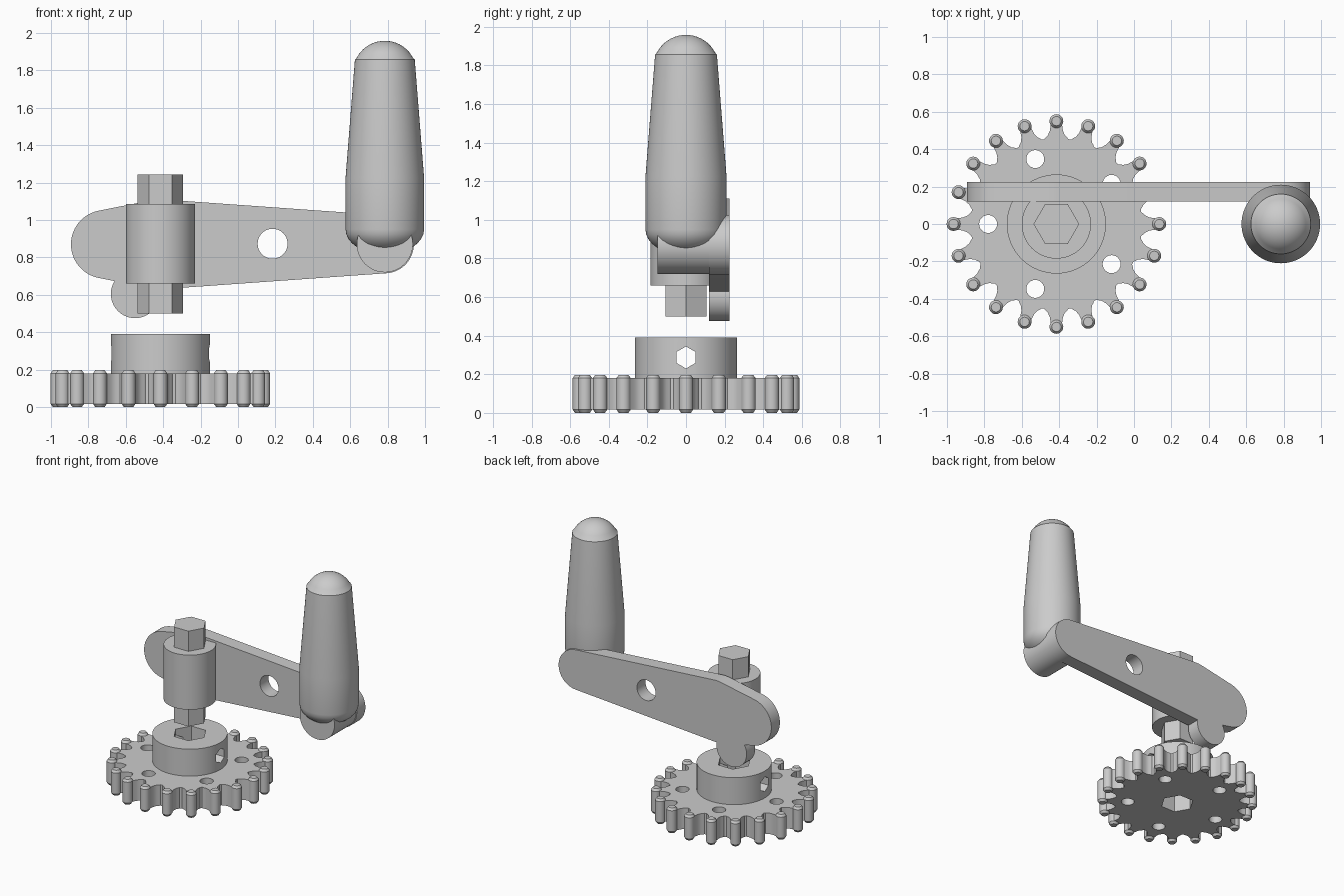
import bpy, bmesh
from math import sin, cos, pi, radians, acos, degrees, sqrt

if "Cube" in bpy.data.objects:
    bpy.data.objects.remove(bpy.data.objects["Cube"])

GX = -0.415   # gear and shaft axis
HX = 0.785    # handle axis
AZ = 0.87     # arm centre height


def finish(name, bm, smooth=True):
    bmesh.ops.recalc_face_normals(bm, faces=bm.faces)
    me = bpy.data.meshes.new(name)
    bm.to_mesh(me)
    bm.free()
    ob = bpy.data.objects.new(name, me)
    bpy.context.collection.objects.link(ob)
    if smooth:
        smooth_it(ob)
    return ob


def smooth_it(ob):
    bpy.ops.object.select_all(action='DESELECT')
    ob.select_set(True)
    bpy.context.view_layer.objects.active = ob
    bpy.ops.object.shade_smooth_by_angle(angle=radians(28))


def place(axis, u, v, w):
    return {'z': (u, v, w), 'y': (u, w, v), 'x': (w, u, v)}[axis]


def prism(name, pts, lo, hi, axis='z', smooth=True):
    """Extrude a closed 2D outline from lo to hi along an axis."""
    bm = bmesh.new()
    a = [bm.verts.new(place(axis, u, v, lo)) for u, v in pts]
    b = [bm.verts.new(place(axis, u, v, hi)) for u, v in pts]
    bm.faces.new(a)
    bm.faces.new(b)
    for i in range(len(a)):
        j = (i + 1) % len(a)
        bm.faces.new((a[i], a[j], b[j], b[i]))
    return finish(name, bm, smooth)


def arc(cx, cy, r, a0, a1, n):
    return [(cx + r * cos(radians(a0 + (a1 - a0) * i / n)),
             cy + r * sin(radians(a0 + (a1 - a0) * i / n))) for i in range(n + 1)]


def ring(cx, cy, r, n, start=0):
    return arc(cx, cy, r, start, start + 360, n)[:-1]


def lathe(name, profile, cx, cy, n):
    """Revolve (radius, z) points about a vertical axis."""
    bm = bmesh.new()
    rows = []
    for r, z in profile:
        if r == 0:
            rows.append([bm.verts.new((cx, cy, z))] * n)
        else:
            rows.append([bm.verts.new((x, y, z)) for x, y in ring(cx, cy, r, n)])
    for lo, hi in zip(rows, rows[1:]):
        for i in range(n):
            j = (i + 1) % n
            bm.faces.new(list(dict.fromkeys((lo[i], lo[j], hi[j], hi[i]))))
    for row in (rows[0], rows[-1]):
        if row[0] is not row[1]:
            bm.faces.new(row)
    return finish(name, bm)


def combine(ob, others, op='DIFFERENCE'):
    """Boolean the other objects into ob and remove them."""
    for o in others:
        m = ob.modifiers.new('bool', 'BOOLEAN')
        m.operation, m.object, m.solver = op, o, 'EXACT'
        bpy.ops.object.select_all(action='DESELECT')
        ob.select_set(True)
        bpy.context.view_layer.objects.active = ob
        bpy.ops.object.modifier_apply(modifier=m.name)
        bpy.data.objects.remove(o, do_unlink=True)
    smooth_it(ob)


# gear plate: flared teeth, five round holes and a hex bore
tooth = [(0.458, -8), (0.468, -6.9), (0.475, -5.6), (0.50, -4), (0.53, -3.3), (0.565, -2.6)]
tooth += [(r, -a) for r, a in reversed(tooth)]
outline = [(GX + r * cos(radians(18 * k + a)), r * sin(radians(18 * k + a)))
           for k in range(20) for r, a in tooth]
plate = prism('gear_plate', outline, 0.017, 0.18)
cuts = [prism('cut', ring(GX + 0.365 * cos(radians(36 + 72 * k)),
                          0.365 * sin(radians(36 + 72 * k)), 0.048, 24), -0.1, 0.3)
        for k in range(5)]
cuts.append(prism('cut', ring(GX, 0, 0.122, 6), -0.1, 0.3))
combine(plate, cuts)

# chamfered pins on the tooth tips
for k in range(20):
    a = radians(18 * k)
    lathe(f'tooth_pin_{k + 1}', [(0.025, 0), (0.037, 0.017), (0.037, 0.18), (0.025, 0.197)],
          GX + 0.55 * cos(a), 0.55 * sin(a), 20)

# gear hub with hex bore and hex cross hole
hub = prism('gear_hub', ring(GX, 0, 0.265, 64), 0.18, 0.39)
combine(hub, [prism('cut', ring(GX, 0, 0.122, 6), 0.1, 0.5),
              prism('cut', ring(0, 0.287, 0.057, 6, 30), -1, 0.2, 'x')])

# hex shaft and its round boss
prism('hex_shaft', ring(GX, 0, 0.122, 6), 0.5, 1.242, smooth=False)
prism('shaft_boss', ring(GX, 0, 0.185, 64), 0.66, 1.085)

# crank arm: tangent hull of three circles, plus a lobe and a round hole
LX, RL, RM, RR = -0.71, 0.183, 0.24, 0.155
tr = degrees(acos((RM - RR) / (HX - GX)))
tl = degrees(acos((RM - RL) / (LX - GX)))
arm_pts = (arc(HX, AZ, RR, -tr, tr, 28) + arc(GX, AZ, RM, tr, tl, 5)
           + arc(LX, AZ, RL, tl, 360 - tl, 28) + arc(GX, AZ, RM, 360 - tl, 360 - tr, 5))
arm = prism('crank_arm', arm_pts, 0.12, 0.225, 'y')
combine(arm, [prism('lobe', ring(-0.55, 0.605, 0.13, 40), 0.12, 0.225, 'y')], 'UNION')
combine(arm, [prism('cut', ring(0.185, 0.873, 0.08, 40), 0, 0.4, 'y')])

# knuckle joining arm and handle
prism('handle_knuckle', ring(HX, AZ, 0.15, 48), -0.147, 0.13, 'y')

# handle grip: rounded base, straight section, taper, domed top
base = [(0.21 * sin(pi / 2 * i / 8), 0.95 - 0.135 * cos(pi / 2 * i / 8)) for i in range(9)]
R = 0.171
dome = [(0.153 * (1 - i / 8), 1.86 - 0.073 + sqrt(R * R - (0.153 * (1 - i / 8)) ** 2))
        for i in range(9)]
lathe('handle_grip', base + [(0.21, 1.225), (0.16, 1.857)] + dome, HX, 0, 64)
